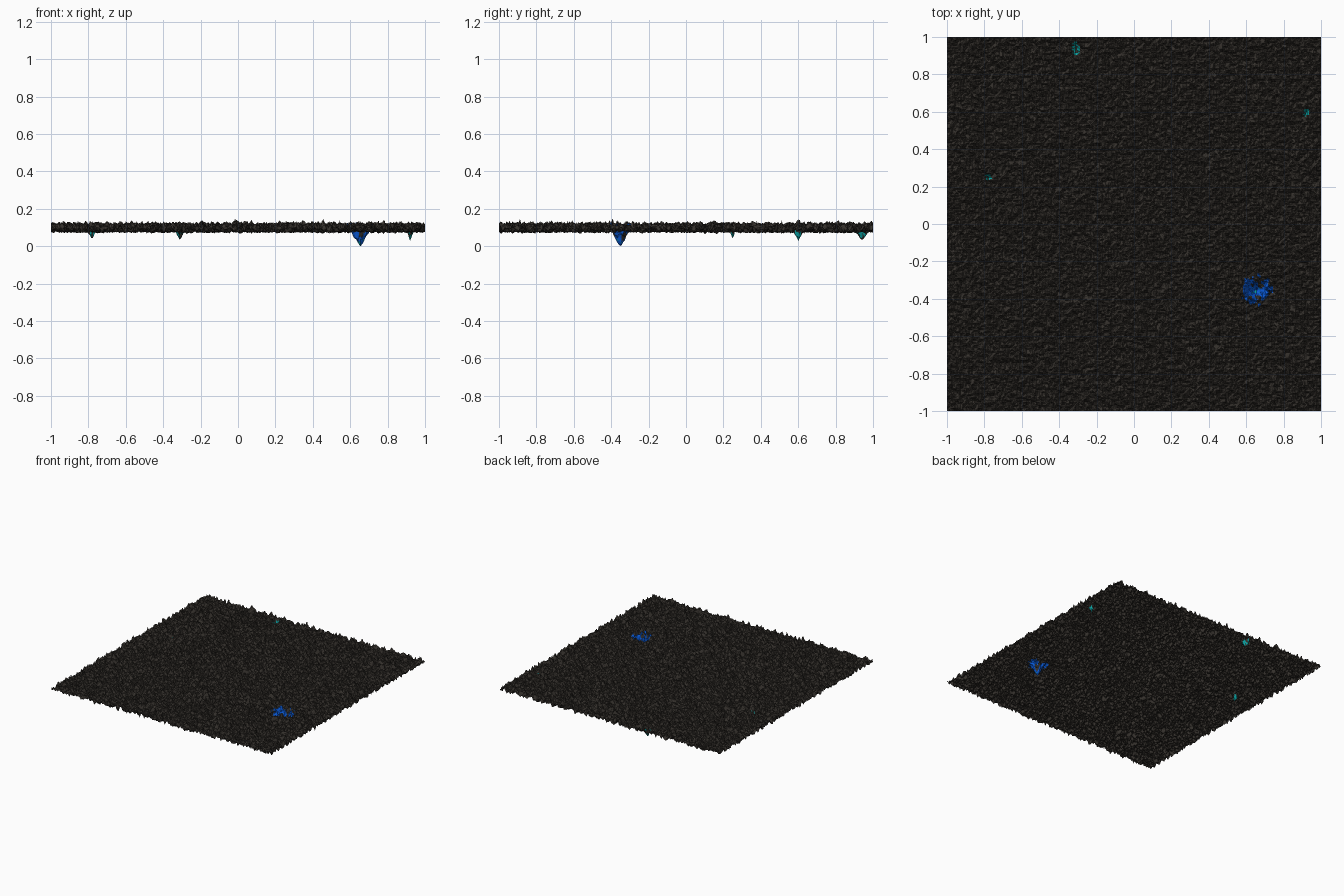
import bpy, bmesh, math
from mathutils import Vector, noise

if "Cube" in bpy.data.objects:
    bpy.data.objects.remove(bpy.data.objects["Cube"])

N = 250          # grid cells per side
FLOOR = 0.055    # lowest level of the rock away from the pits

# pits: x, y, radius x, radius y, depth
PITS = [(0.655, -0.35, 0.036, 0.036, 0.062),
        (-0.31, 0.94, 0.018, 0.03, 0.03),
        (0.92, 0.60, 0.014, 0.022, 0.03),
        (-0.78, 0.25, 0.018, 0.012, 0.025)]


def material(name, rgb):
    m = bpy.data.materials.new(name)
    m.diffuse_color = (*rgb, 1)
    m.use_nodes = True
    m.node_tree.nodes["Principled BSDF"].inputs["Base Color"].default_value = m.diffuse_color
    return m


def pit_distance(x, y, p):
    return math.hypot((x - p[0]) / p[2], (y - p[1]) / p[3])


def height(x, y):
    # jagged rock: two octaves of noise above a soft floor, with pits pressed in
    n = noise.noise(Vector((x * 34, y * 34, 3.1))) * 0.8
    n += noise.noise(Vector((x * 75, y * 75, 8.7))) * 0.7
    z = FLOOR + 0.004 + 0.018 * math.log1p(math.exp(2.6 * (n + 0.75)))
    for p in PITS:
        d = pit_distance(x, y, p)
        if d < 1.6:
            k = max(0.0, 1 - d / 1.6)
            z = z * (1 - k) + (FLOOR + 0.004 - p[4]) * k
    return z


# rock sheet
bm = bmesh.new()
bmesh.ops.create_grid(bm, x_segments=N, y_segments=N, size=1)
for v in bm.verts:
    v.co.z = height(v.co.x, v.co.y)
bmesh.ops.triangulate(bm, faces=bm.faces[:])
low = min(v.co.z for v in bm.verts)
for v in bm.verts:
    v.co.z -= low

# colour by place: blue blotch round the large pit, teal flecks in the small ones
for f in bm.faces:
    c = f.calc_center_median()
    if pit_distance(c.x, c.y, PITS[0]) < 2.5:
        r = math.hypot((c.x - 0.65) / 0.085, (c.y + 0.355) / 0.065)
        blotch = noise.noise(Vector((c.x * 32, c.y * 32, 1.0)))
        if r < 0.95 + 0.8 * blotch and (blotch > -0.15 or r < 0.35):
            f.material_index = 1
        if r < 0.3 and noise.noise(Vector((c.x * 90, c.y * 90, 5))) > 0.15:
            f.material_index = 2
    for p in PITS[1:]:
        if pit_distance(c.x, c.y, p) < 1.2:
            if noise.noise(Vector((c.x * 70, c.y * 70, 2))) > -0.12:
                f.material_index = 2

mesh = bpy.data.meshes.new("rock_ground")
bm.to_mesh(mesh)
bm.free()
for m in (material("dark_rock", (0.036, 0.031, 0.026)),
          material("blue_crystal", (0.003, 0.11, 0.75)),
          material("teal_crystal", (0.003, 0.42, 0.42))):
    mesh.materials.append(m)
rock = bpy.data.objects.new("rock_ground", mesh)
bpy.context.collection.objects.link(rock)
